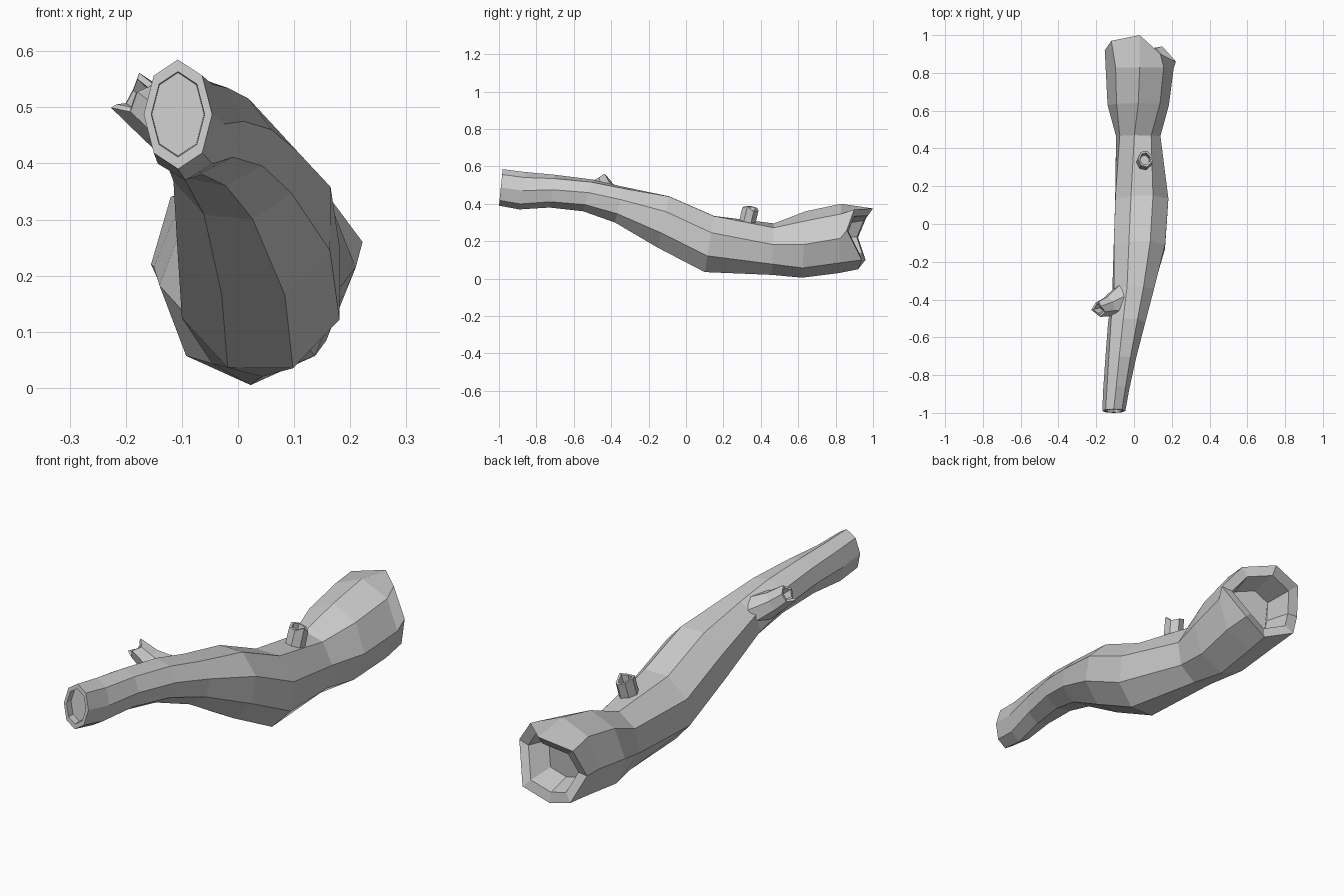
import bpy, math
from mathutils import Vector

if "Cube" in bpy.data.objects:
    bpy.data.objects.remove(bpy.data.objects["Cube"])


def loft(name, rings):
    """Skin a list of closed rings and cap both ends."""
    n = len(rings[0])
    verts = [p for r in rings for p in r]
    faces = []
    for k in range(len(rings) - 1):
        for i in range(n):
            j = (i + 1) % n
            faces.append((k * n + i, k * n + j, (k + 1) * n + j, (k + 1) * n + i))
    faces.append(tuple(reversed(range(n))))
    faces.append(tuple(range(len(verts) - n, len(verts))))
    me = bpy.data.meshes.new(name)
    me.from_pydata([tuple(v) for v in verts], [], faces)
    me.update()
    ob = bpy.data.objects.new(name, me)
    bpy.context.collection.objects.link(ob)
    bpy.context.view_layer.objects.active = ob
    ob.select_set(True)
    bpy.ops.object.mode_set(mode='EDIT')
    bpy.ops.mesh.select_all(action='SELECT')
    bpy.ops.mesh.normals_make_consistent(inside=False)
    bpy.ops.object.mode_set(mode='OBJECT')
    ob.select_set(False)
    return ob


def shrink(ring, s, shift):
    """Scaled copy of a ring about its centre, moved by shift."""
    c = sum(ring, Vector()) / len(ring)
    return [c + (p - c) * s + Vector(shift) for p in ring]


def section(yb, zb, yt, zt, xl, xr, phase, n=8):
    """Tilted trunk section from its bottom, top, left and right limits."""
    k = 1 / math.cos(math.radians(phase))
    ring = []
    for i in range(n):
        a = 2 * math.pi * i / n + math.radians(phase)
        s, c = math.sin(a) * k, math.cos(a) * k
        ring.append(Vector(((xl + xr) / 2 + c * (xr - xl) / 2,
                            (yb + yt) / 2 + s * (yt - yb) / 2,
                            (zb + zt) / 2 + s * (zt - zb) / 2)))
    return ring


# Trunk: bottom y z, top y z, left x, right x, twist
stations = [
    (-1.00, .39, -.98, .585, -.168, -.046, 0),
    (-.89, .37, -.86, .57, -.163, -.025, 0),
    (-.73, .38, -.70, .555, -.152, .01, 5),
    (-.55, .36, -.50, .53, -.138, .06, 10),
    (-.38, .30, -.33, .49, -.115, .105, 16),
    (-.15, .165, -.09, .44, -.108, .165, 22),
    (.10, .035, .15, .335, -.10, .182, 22),
    (.46, .02, .47, .295, -.095, .14, 10),
    (.62, .005, .64, .36, -.14, .185, 0),
    (.82, .03, .83, .40, -.15, .21, 0),
]
trunk = [section(*s) for s in stations]

# Ragged broken rim at the thick end, anticlockwise from the right
rim = [Vector(p) for p in [
    (.222, .86, .26), (.14, .90, .37), (.03, 1.0, .375), (-.12, .97, .34),
    (-.155, .92, .22), (-.10, .96, .10), (.03, .92, .05), (.15, .94, .10)]]
front_lip = shrink(trunk[0], .78, (0, 0, 0))
front_floor = shrink(trunk[0], .76, (0, .03, 0))
back_lip = shrink(rim, .74, (0, -.01, 0))
back_floor = shrink(rim, .58, (0, -.12, 0))
loft("log_trunk", [front_floor, front_lip] + trunk + [rim, back_lip, back_floor])


def stub(name, path, radii, jag, n=7):
    """Hollow broken branch along a path, with an uneven tip."""
    path = [Vector(p) for p in path]
    axis = (path[-1] - path[-2]).normalized()
    side = axis.cross(Vector((0, 1, 0))).normalized()
    up = axis.cross(side)
    rings = []
    for p, (ra, rb) in zip(path, radii):
        rings.append([p + side * ra * math.cos(2 * math.pi * i / n)
                      + up * rb * math.sin(2 * math.pi * i / n) for i in range(n)])
    rings[-1] = [p + axis * jag[i % len(jag)] for i, p in enumerate(rings[-1])]
    tip = rings[-1]
    rings += [shrink(tip, .72, (0, 0, 0)), shrink(tip, .65, axis * -.04)]
    return loft(name, rings)


# Branch stubs
stub("upper_branch_stub",
     [(.045, .31, .23), (.06, .345, .375)],
     [(.042, .045), (.040, .045)],
     [.01, 0, -.005, .012, -.01, 0, .008])
stub("side_branch_stub",
     [(-.07, -.42, .44), (-.135, -.435, .48), (-.185, -.45, .52)],
     [(.065, .10), (.05, .055), (.042, .042)],
     [.02, -.005, .01, -.01, .015, 0, -.005])
